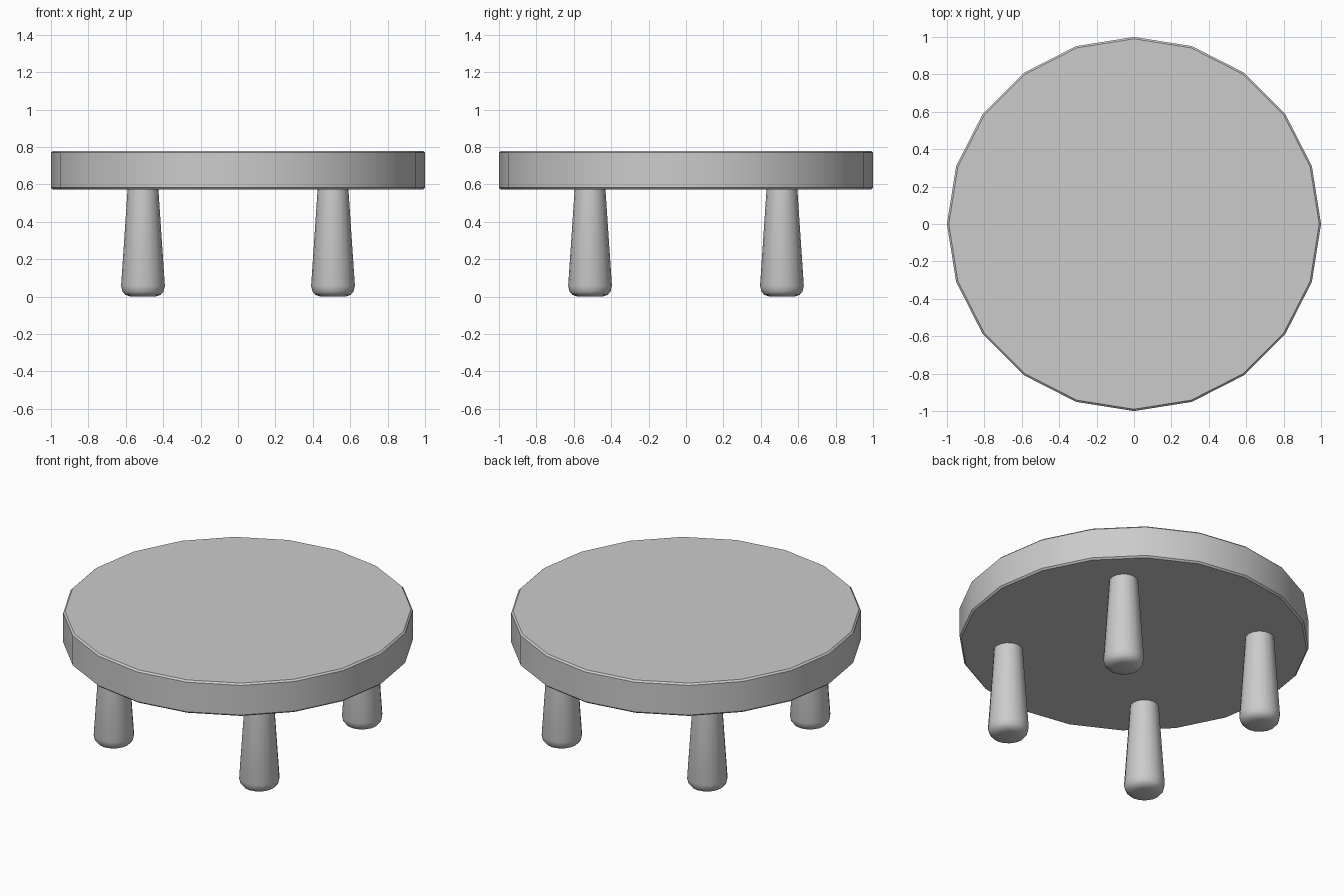
import bpy
import bmesh
from math import cos, sin, tau

old = bpy.data.objects.get("Cube")
if old:
    bpy.data.objects.remove(old, do_unlink=True)

grey = bpy.data.materials.new("plain grey")
grey.use_nodes = True
COLOUR = (0.6, 0.6, 0.6, 1)
grey.diffuse_color = COLOUR
grey.node_tree.nodes["Principled BSDF"].inputs["Base Color"].default_value = COLOUR


def turned(name, profile, sides, location=(0, 0, 0)):
    """Closed solid turned around z from (radius, height) points."""
    bm = bmesh.new()
    rings = [[bm.verts.new((r * cos(tau * i / sides), r * sin(tau * i / sides), z))
              for i in range(sides)] for r, z in profile]
    for low, high in zip(rings, rings[1:]):
        for i in range(sides):
            j = (i + 1) % sides
            bm.faces.new((low[i], low[j], high[j], high[i]))
    bm.faces.new(rings[0][::-1])
    bm.faces.new(rings[-1])
    mesh = bpy.data.meshes.new(name)
    bm.to_mesh(mesh)
    bm.free()
    mesh.materials.append(grey)
    obj = bpy.data.objects.new(name, mesh)
    obj.location = location
    bpy.context.collection.objects.link(obj)
    bpy.ops.object.select_all(action="DESELECT")
    obj.select_set(True)
    bpy.context.view_layer.objects.active = obj
    bpy.ops.object.shade_smooth_by_angle(angle=0.6)
    return obj


# Round top with a slightly softened rim
turned("tabletop", [(0.99, 0.573), (1, 0.583), (1, 0.77), (0.99, 0.78)], 20)

# Four tapered legs with rounded feet
leg_profile = [(0.065, 0), (0.095, 0.01), (0.11, 0.028), (0.117, 0.058), (0.082, 0.58)]
for end, y in (("front", -0.513), ("back", 0.513)):
    for side, x in (("left", 0.508), ("right", -0.508)):
        turned(f"{end}_{side}_leg", leg_profile, 16, (x, y, 0))
